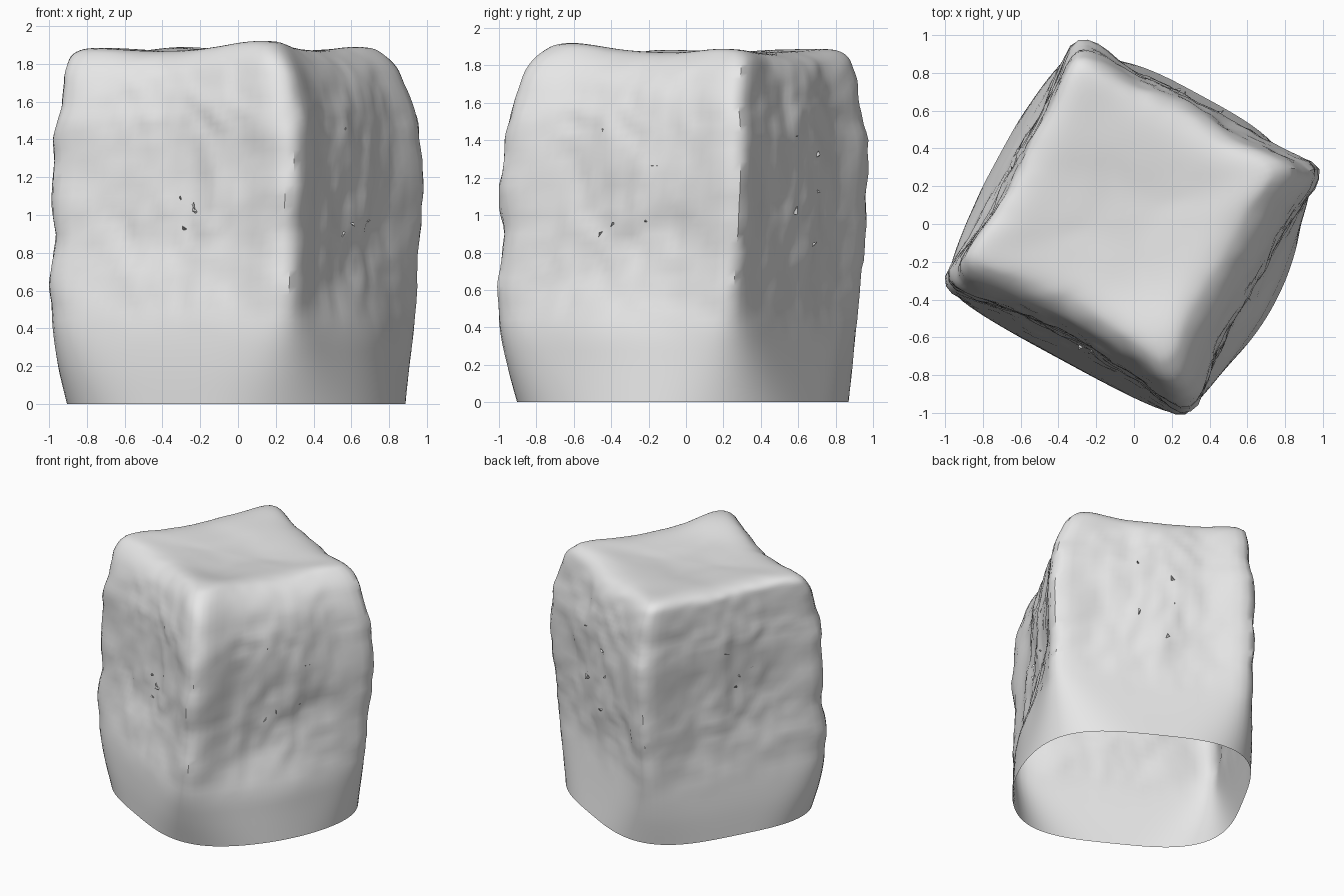
import bpy, math, random
from mathutils import Vector, noise

cube = bpy.data.objects.get("Cube")
if cube:
    bpy.data.objects.remove(cube, do_unlink=True)

random.seed(4)
SEGMENTS, ROWS_PER_LEVEL = 128, 5
TURN = math.radians(28.5)

# Stone profile: height, half width at face middle, corner radius, x shift, y shift
LEVELS = [
    (0, .79, .905, -.02, -.015), (.2, .775, .95, -.03, -.03), (.4, .755, .985, -.03, -.04),
    (.62, .725, 1.01, -.025, -.035), (.85, .71, 1.01, -.01, -.02), (1.1, .705, 1.02, 0, -.01),
    (1.4, .705, 1.01, 0, 0), (1.58, .69, .97, -.01, 0), (1.74, .65, .92, -.03, .025),
    (1.83, .59, .85, -.055, .05), (1.865, .49, .73, -.055, .05), (1.86, .3, .44, -.05, .04),
    (1.85, .14, .18, -.05, .04), (1.85, .01, .012, -.05, .04),
]


def smooth_step(low, high, value):
    t = min(max((value - low) / (high - low), 0), 1)
    return t * t * (3 - 2 * t)


def level_at(t):
    """Smoothly interpolate the profile."""
    i = min(int(t), len(LEVELS) - 2)
    f = t - i
    a, b, c, d = (LEVELS[min(max(k, 0), len(LEVELS) - 1)] for k in range(i - 1, i + 3))
    return [q + f / 2 * (r - p + f * (2*p - 5*q + 4*r - s + f * (3*(q - r) + s - p)))
            for p, q, r, s in zip(a, b, c, d)]


def surface_point(t, angle):
    """A point on the weathered block."""
    z, half, corner, shift_x, shift_y = level_at(t)
    ratio = corner / half
    power = 1 / math.log2(math.sqrt(2) / min(ratio, 1.34))
    local = angle + TURN
    r = half / (abs(math.cos(local)) ** power + abs(math.sin(local)) ** power) ** (1 / power)
    # Pinched corners
    offset = (local % (math.pi / 2)) - math.pi / 4
    r += half * max(ratio - 1.34, 0) * math.exp(-(offset / .18) ** 2)
    # Fuller right-hand foot, and a back face standing further out than the front
    r += .075 * max(math.cos(local), 0) ** 6 * (1 - smooth_step(.3, .8, z))
    r += .025 * math.sin(local) * math.cos(2 * local) ** 2 * smooth_step(.4, .9, z) * smooth_step(.1, .6, r)
    # Lumps and chipped patches, strongest around the middle
    direction = Vector((math.cos(angle), math.sin(angle), 0))
    p = direction * r + Vector((0, 0, z))
    rough = smooth_step(.3, .8, z) * (1 - .5 * smooth_step(1.5, 1.8, z))
    edge = smooth_step(.1, .6, r)
    r += rough * edge * (.022 * noise.noise(p * 4) + .014 * noise.noise(p * 11))
    p = direction * r + Vector((shift_x, shift_y, z))
    # Raised top corners
    lift = smooth_step(.25, .7, r) * smooth_step(1.5, 1.86, z)
    p.z += lift * (.012 - .02 * math.sin(angle - .2) * math.cos(angle) - .01 * math.cos(4 * local))
    p.z += .025 * lift * max(math.cos(angle + 1.4), 0) ** 4
    p.z += .012 * smooth_step(1.5, 1.86, z) * noise.noise(p * 3)
    return p


def make_object(name, verts, faces, material):
    mesh = bpy.data.meshes.new(name)
    mesh.from_pydata(verts, [], faces)
    mesh.materials.append(material)
    obj = bpy.data.objects.new(name, mesh)
    bpy.context.collection.objects.link(obj)
    return obj


stone = bpy.data.materials.new("stone_grey")
stone.use_nodes = True
colour = (.8, .8, .8, 1)
stone.diffuse_color = colour
stone.node_tree.nodes["Principled BSDF"].inputs["Base Color"].default_value = colour

# Block shell, open underneath
rows = (len(LEVELS) - 1) * ROWS_PER_LEVEL
verts = [surface_point(i / ROWS_PER_LEVEL, 2 * math.pi * j / SEGMENTS)
         for i in range(rows + 1) for j in range(SEGMENTS)]
faces = []
for i in range(rows):
    for j in range(SEGMENTS):
        k = (j + 1) % SEGMENTS
        faces.append((i * SEGMENTS + j, i * SEGMENTS + k, (i + 1) * SEGMENTS + k, (i + 1) * SEGMENTS + j))
faces.append(tuple(rows * SEGMENTS + j for j in range(SEGMENTS)))
block = make_object("stone_block", verts, faces, stone)

# Small loose chips scattered over the four faces
chip_verts, chip_faces = [], []
for n in range(20):
    angle = -TURN + (n % 4) * math.pi / 2 + random.uniform(-.3, .3)
    base = surface_point(random.uniform(4, 6.2), angle)
    start = len(chip_verts)
    for k in range(4):
        chip_verts.append(base + Vector([random.uniform(-.025, .025) for _ in range(3)]))
    chip_faces += [(start + a, start + b, start + c)
                   for a, b, c in ((0, 1, 2), (0, 3, 1), (1, 3, 2), (2, 3, 0))]
make_object("stone_chips", chip_verts, chip_faces, stone)

# Soft shading on the block
bpy.ops.object.select_all(action='DESELECT')
block.select_set(True)
bpy.context.view_layer.objects.active = block
bpy.ops.object.shade_smooth_by_angle(angle=math.radians(40))
